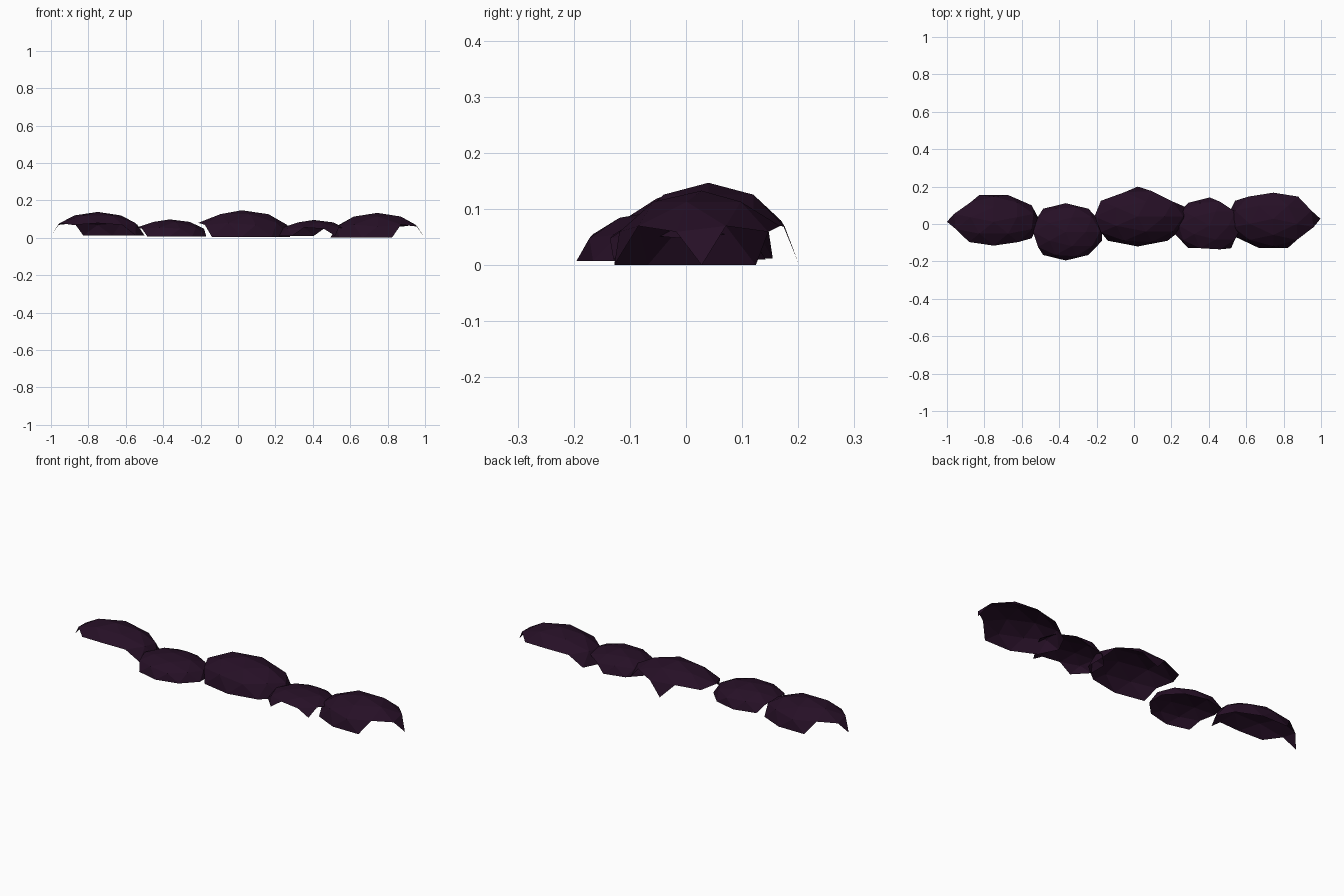
import bpy, bmesh, math
from mathutils import Matrix, Vector

cube = bpy.data.objects.get("Cube")
if cube:
    bpy.data.objects.remove(cube)

COLOUR = (0.019, 0.0048, 0.019, 1)
mat = bpy.data.materials.new("dark plum")
mat.use_nodes = True
mat.diffuse_color = COLOUR
bsdf = mat.node_tree.nodes["Principled BSDF"]
bsdf.inputs["Base Color"].default_value = COLOUR
bsdf.inputs["Roughness"].default_value = 0.9


def clump(name, centre, radii, tip, missing):
    """Open faceted dome; missing counts rim steps clockwise from the lone tip."""
    bm = bmesh.new()
    bmesh.ops.create_icosphere(bm, subdivisions=2, radius=1)
    bmesh.ops.rotate(bm, verts=bm.verts,
                     matrix=Matrix.Rotation(math.radians(tip - 90), 3, 'Z'))

    def dropped(v):
        if v.co.z < -0.05:
            return True
        if v.co.z > 0.05:
            return False
        angle = math.degrees(math.atan2(v.co.y, v.co.x))
        return round((tip - angle) / 36) % 10 in missing

    # lower half and the torn stretches of the rim
    bmesh.ops.delete(bm, geom=[v for v in bm.verts if dropped(v)], context='VERTS')
    bmesh.ops.scale(bm, verts=bm.verts, vec=Vector(radii))
    bmesh.ops.translate(bm, verts=bm.verts, vec=Vector(centre))
    mesh = bpy.data.meshes.new(name)
    bm.to_mesh(mesh)
    bm.free()
    mesh.materials.append(mat)
    bpy.context.collection.objects.link(bpy.data.objects.new(name, mesh))


torn = {1, 7, 8, 9}
clump("right_end_clump", (-0.75, 0.012, 0.012), (0.25, 0.15, 0.126), 180, torn)
clump("right_clump", (-0.365, -0.042, 0.008), (0.205, 0.153, 0.09), 90, {7, 8})
clump("middle_clump", (0.02, 0.04, 0.005), (0.272, 0.16, 0.142), 90, torn)
clump("left_clump", (0.405, -0.008, 0.01), (0.195, 0.15, 0.085), -54, torn)
clump("left_end_clump", (0.745, 0.028, 0.0), (0.252, 0.164, 0.133), 0, torn)
